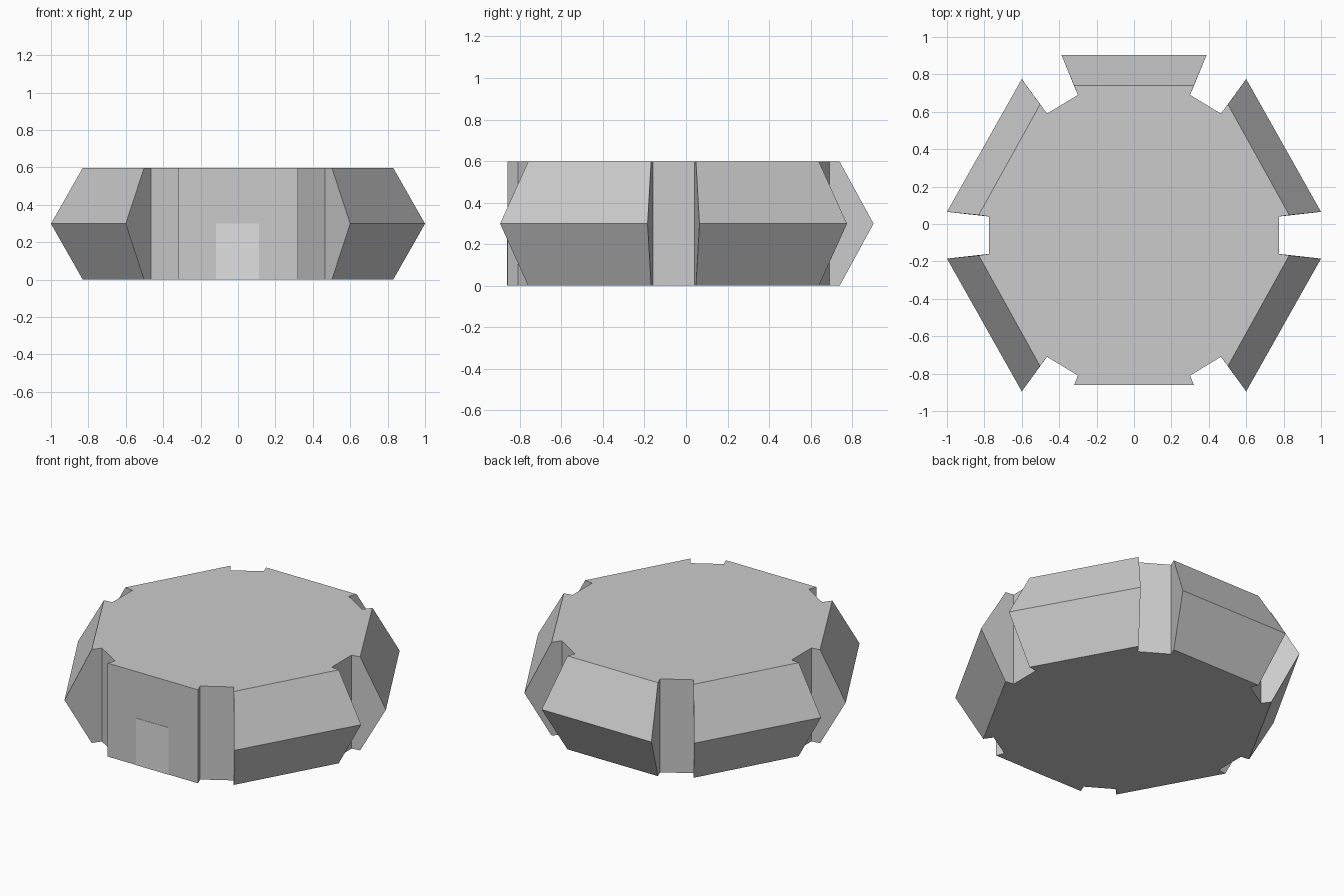
import bpy
import bmesh

if "Cube" in bpy.data.objects:
    bpy.data.objects.remove(bpy.data.objects["Cube"], do_unlink=True)

HEIGHT = 0.597
MID_Y = -0.06


def make_material(name, value):
    mat = bpy.data.materials.new(name)
    mat.use_nodes = True
    colour = (value, value, value, 1)
    mat.diffuse_color = colour
    mat.node_tree.nodes["Principled BSDF"].inputs["Base Color"].default_value = colour
    return mat


def make_object(name, bm, mat):
    bmesh.ops.recalc_face_normals(bm, faces=bm.faces)
    mesh = bpy.data.meshes.new(name)
    bm.to_mesh(mesh)
    bm.free()
    mesh.materials.append(mat)
    obj = bpy.data.objects.new(name, mesh)
    bpy.context.collection.objects.link(obj)
    return obj


wall_grey = make_material("wall grey", 0.6)
door_grey = make_material("light door grey", 0.75)

# Quarter of the floor plan: each corner and, on a wall bay, its outer ridge point
quarter = [
    ((0.32, 0.80), (0.388, 0.963)),
    ((0.30, 0.75), None),
    ((0.465, 0.65), None),
    ((0.502, 0.70), (0.60, 0.835)),
    ((0.83, 0.108), (1.0, 0.125)),
    ((0.775, 0.10), None),
]


def mirrored(points, sx, sy):
    flip = lambda p: p and (p[0] * sx, p[1] * sy)
    return [(flip(c), flip(r)) for c, r in reversed(points)]


half = quarter + mirrored(quarter, 1, -1)
half[-1] = (half[-1][0], None)  # the front bay is a flat entrance wall
plan = half + mirrored(half, -1, 1)

# Building: one closed shell with ridged bays and notched corners
bm = bmesh.new()
columns = []
for corner, ridge in plan:
    bottom = bm.verts.new((corner[0], corner[1] + MID_Y, 0))
    top = bm.verts.new((corner[0], corner[1] + MID_Y, HEIGHT))
    middle = bm.verts.new((ridge[0], ridge[1] + MID_Y, HEIGHT / 2)) if ridge else None
    columns.append((bottom, middle, top))

for i, (b0, m0, t0) in enumerate(columns):
    b1, m1, t1 = columns[(i + 1) % len(columns)]
    if m0 and m1:
        bm.faces.new((b0, b1, m1, m0))
        bm.faces.new((m0, m1, t1, t0))
    else:
        bm.faces.new([v for v in (b0, b1, m1, t1, t0, m0) if v])
bm.faces.new([c[0] for c in columns])
bm.faces.new([c[2] for c in columns])
make_object("building_shell", bm, wall_grey)

# Door: thin plate on the entrance wall
bm = bmesh.new()
bmesh.ops.create_cube(bm, size=1)
bmesh.ops.scale(bm, vec=(0.228, 0.004, 0.3), verts=bm.verts)
bmesh.ops.translate(bm, vec=(-0.003, MID_Y - 0.80, 0.15), verts=bm.verts)
make_object("door", bm, door_grey)
